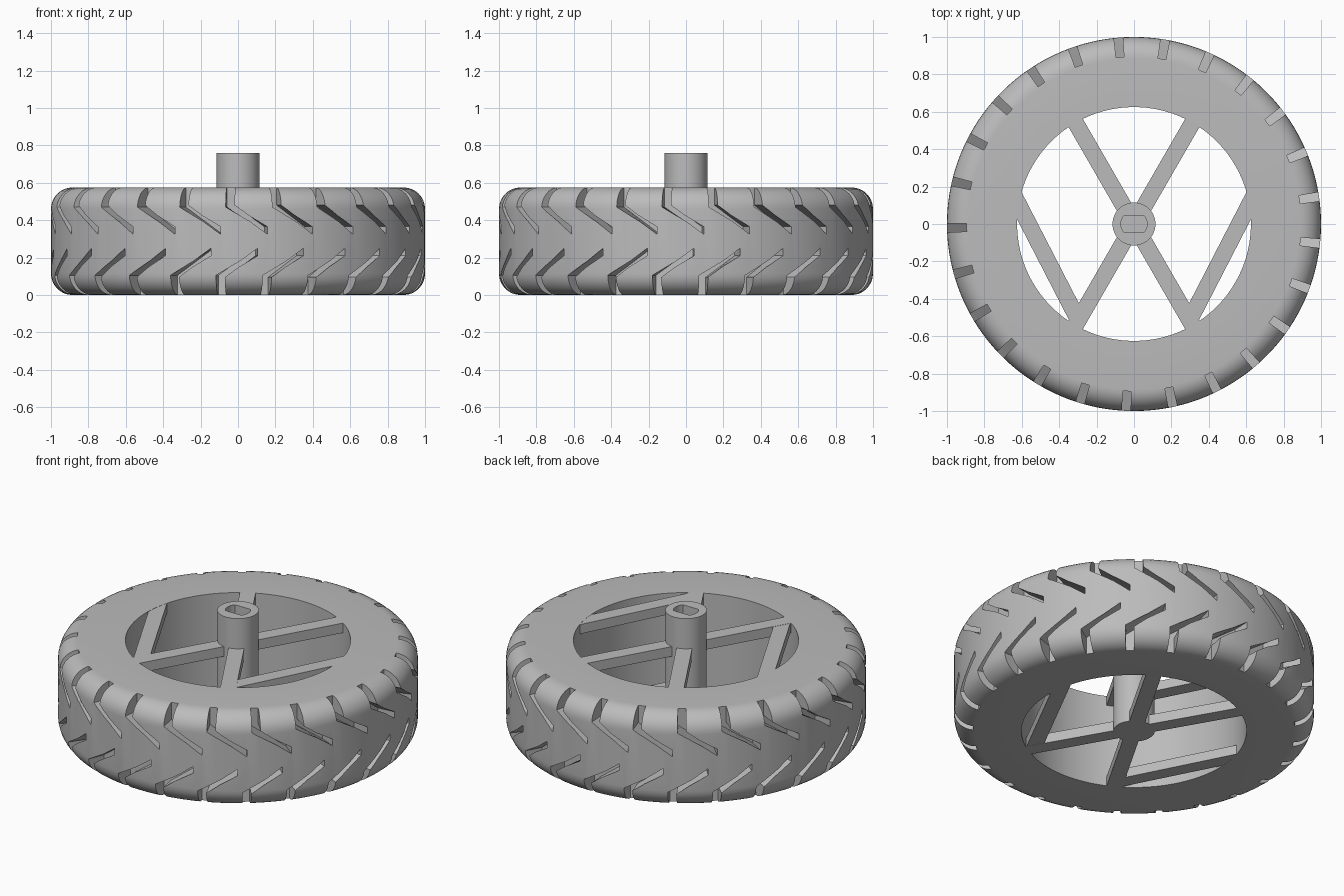
import bpy, bmesh
from math import sin, cos, radians, pi, hypot, atan2
from mathutils import Vector

cube = bpy.data.objects.get("Cube")
if cube:
    bpy.data.objects.remove(cube, do_unlink=True)

HEIGHT = 0.575
RIM = 0.625
FILLET = 0.115
HUB_R = 0.115
HUB_TOP = 0.76

grey = bpy.data.materials.new("plain grey")
grey.use_nodes = True
grey.diffuse_color = (0.5, 0.5, 0.5, 1)
grey.node_tree.nodes["Principled BSDF"].inputs["Base Color"].default_value = (0.5, 0.5, 0.5, 1)


def finish(name, bm):
    """Turn a bmesh into a named grey object."""
    bmesh.ops.recalc_face_normals(bm, faces=bm.faces)
    mesh = bpy.data.meshes.new(name)
    bm.to_mesh(mesh)
    bm.free()
    mesh.materials.append(grey)
    ob = bpy.data.objects.new(name, mesh)
    bpy.context.collection.objects.link(ob)
    return ob


def prism(bm, bottom, top):
    """Closed solid between two matching outlines."""
    a = [bm.verts.new(p) for p in bottom]
    b = [bm.verts.new(p) for p in top]
    n = len(a)
    bm.faces.new(a[::-1])
    bm.faces.new(b)
    for i in range(n):
        j = (i + 1) % n
        bm.faces.new((a[i], a[j], b[j], b[i]))


def lathe(name, profile, steps):
    """Revolve a closed (radius, z) profile around the axle."""
    bm = bmesh.new()
    rings = []
    for k in range(steps):
        t = 2 * pi * k / steps
        rings.append([bm.verts.new((r * cos(t), r * sin(t), z)) for r, z in profile])
    n = len(profile)
    for k in range(steps):
        p, q = rings[k], rings[(k + 1) % steps]
        for i in range(n):
            j = (i + 1) % n
            bm.faces.new((p[i], q[i], q[j], p[j]))
    return finish(name, bm)


def activate(ob):
    bpy.ops.object.select_all(action='DESELECT')
    ob.select_set(True)
    bpy.context.view_layer.objects.active = ob


def carve(ob, cutter):
    mod = ob.modifiers.new("carve", 'BOOLEAN')
    mod.operation = 'DIFFERENCE'
    mod.solver = 'EXACT'
    mod.object = cutter
    activate(ob)
    bpy.ops.object.modifier_apply(modifier=mod.name)
    bpy.data.objects.remove(cutter, do_unlink=True)


def smooth(ob):
    activate(ob)
    bpy.ops.object.shade_smooth_by_angle(angle=radians(30))


# Tyre ring with rounded shoulders
shoulder = [(1 - FILLET + FILLET * cos(a), HEIGHT - FILLET + FILLET * sin(a))
            for a in (pi / 2 * i / 8 for i in range(9))]
profile = [(RIM, 0)] + [(r, HEIGHT - z) for r, z in shoulder[::-1]] + shoulder + [(RIM, HEIGHT)]
tyre = lathe("tyre", profile, 150)

# Bent tread grooves: a notch in each shoulder running into a slanted slot
groove = [(-0.024, 0.7), (-0.024, 0.47), (0.2, 0.325),
          (0.2, 0.365), (0.024, 0.48), (0.024, 0.7)]
COUNT = 25
bm = bmesh.new()
for k in range(COUNT):
    for upper in (True, False):
        start = radians(8.4 if upper else 5.4) + 2 * pi * k / COUNT
        outline = [(start + s, z if upper else HEIGHT - z) for s, z in groove]
        floor, outer = ([(r * cos(a), r * sin(a), z) for a, z in outline] for r in (0.895, 1.1))
        prism(bm, floor, outer)
cutter = finish("tread_cutter", bm)
cutter.hide_render = True
carve(tyre, cutter)
smooth(tyre)

# Axle hub with a flat-sided socket in its top
bm = bmesh.new()
bmesh.ops.create_cone(bm, cap_ends=True, segments=64, radius1=HUB_R, radius2=HUB_R, depth=HUB_TOP)
bmesh.ops.translate(bm, verts=bm.verts, vec=(0, 0, HUB_TOP / 2))
hub = finish("hub", bm)
SOCKET, FLAT = 0.07, 0.046
edge = atan2(FLAT, (SOCKET ** 2 - FLAT ** 2) ** 0.5)
arc = [edge * (i / 4 - 1) for i in range(9)]
socket = [(SOCKET * cos(a + t), SOCKET * sin(a + t)) for t in (0, pi) for a in arc]
bm = bmesh.new()
prism(bm, [(x, y, 0.4) for x, y in socket], [(x, y, 1) for x, y in socket])
cutter = finish("socket_cutter", bm)
cutter.hide_render = True
carve(hub, cutter)
smooth(hub)


def bar(name, start, end, z0, z1, width=0.088):
    """Flat bar between two plan points."""
    a, b = Vector(start), Vector(end)
    d = (b - a).normalized() * width / 2
    side = Vector((-d.y, d.x))
    corners = [a - side, b - side, b + side, a + side]
    bm = bmesh.new()
    prism(bm, [(p.x, p.y, z0) for p in corners], [(p.x, p.y, z1) for p in corners])
    finish(name, bm)


# Crossed spokes and side braces, one layer flush with each face
THICK = 0.06
for layer, z0 in (("upper", HEIGHT - THICK), ("lower", 0)):
    for i, deg in enumerate((60, 120, 240, 300)):
        d = Vector((cos(radians(deg)), sin(radians(deg))))
        bar(f"{layer}_spoke_{i + 1}", d * 0.105, d * 0.626, z0, z0 + THICK)
    for side, sx in (("left", 1), ("right", -1)):
        bar(f"{layer}_{side}_brace", (sx * 0.305, -0.5), (sx * 0.64, 0.15),
            z0 + 0.001, z0 + THICK - 0.001)
